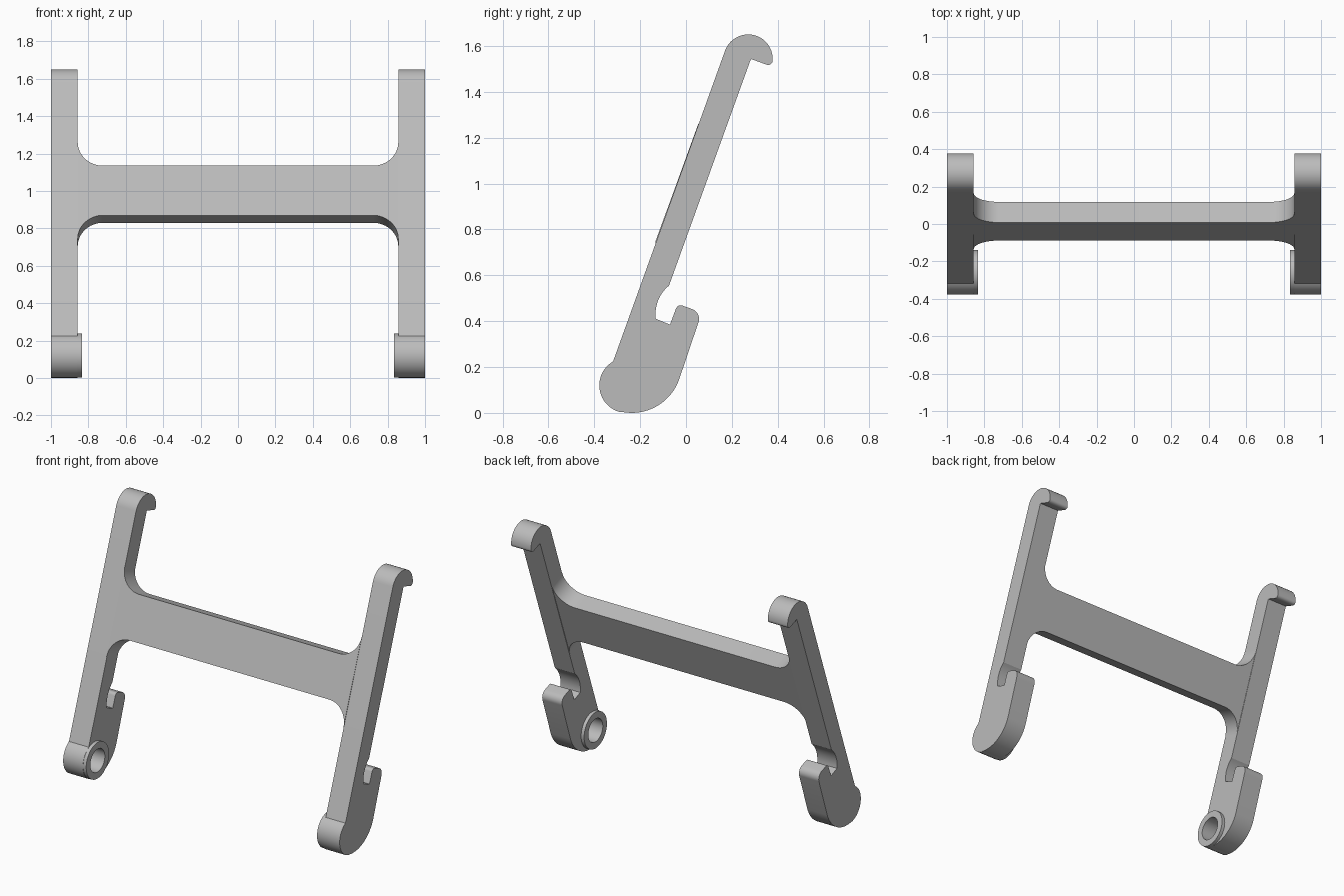
import bpy, bmesh
from math import sin, cos, radians
from mathutils import Vector

old = bpy.data.objects.get("Cube")
if old:
    bpy.data.objects.remove(old, do_unlink=True)

# One plain grey for the whole bracket
grey = bpy.data.materials.new("plain grey")
grey.use_nodes = True
COLOUR = (0.5, 0.5, 0.5, 1)
grey.diffuse_color = COLOUR
grey.node_tree.nodes["Principled BSDF"].inputs["Base Color"].default_value = COLOUR

LEAN = radians(20)
UP = Vector((0, sin(LEAN), cos(LEAN)))       # along the leaning arms
BACK = Vector((0, cos(LEAN), -sin(LEAN)))    # through the arm thickness
TOP_FRONT = Vector((0, 0.17, 1.58))          # where the front face meets the hook
THICK = 0.117
INNER, OUTER = 0.857, 1.0
PIVOT = (-0.258, 0.12)


def arc(cx, cy, r, start, end, n=24):
    angles = [radians(start + (end - start) * i / n) for i in range(n + 1)]
    return [(cx + r * cos(a), cy + r * sin(a)) for a in angles]


def prism(name, points, offset):
    """Extrude a flat outline along an offset."""
    bm = bmesh.new()
    face = bm.faces.new([bm.verts.new(p) for p in points])
    res = bmesh.ops.extrude_face_region(bm, geom=[face], use_keep_orig=True)
    verts = [g for g in res["geom"] if isinstance(g, bmesh.types.BMVert)]
    bmesh.ops.translate(bm, verts=verts, vec=offset)
    bmesh.ops.recalc_face_normals(bm, faces=bm.faces)
    mesh = bpy.data.meshes.new(name)
    bm.to_mesh(mesh)
    bm.free()
    obj = bpy.data.objects.new(name, mesh)
    bpy.context.collection.objects.link(obj)
    mesh.materials.append(grey)
    return obj


def side_prism(name, outline, x0, x1):
    return prism(name, [(x0, y, z) for y, z in outline], (x1 - x0, 0, 0))


def activate(obj):
    bpy.ops.object.select_all(action="DESELECT")
    obj.select_set(True)
    bpy.context.view_layer.objects.active = obj


def cut(obj, cutter):
    mod = obj.modifiers.new("bore", "BOOLEAN")
    mod.operation, mod.solver, mod.object = "DIFFERENCE", "EXACT", cutter
    activate(obj)
    bpy.ops.object.modifier_apply(modifier=mod.name)


def smooth(obj):
    activate(obj)
    bpy.ops.object.shade_smooth_by_angle(angle=radians(25))


# Side outline of an arm
arm_outline = (
    arc(0.271, 1.543, 0.107, 160, 0)               # top hook
    + arc(0.358, 1.537, 0.02, 0, -110, 8)          # hook lip
    + [(0.283, 1.543)]
    + arc(0.029, 0.43, 0.162, 129.5, 187, 12)      # notch back
    + [(-0.07, 0.385)]
    + arc(-0.023, 0.447, 0.022, 160, 70, 8)        # catch tip
    + arc(0.012, 0.41, 0.045, 70, -20, 10)
    + arc(-0.236, 0.2187, 0.2186, -20, -102, 24)   # rounded heel
    + arc(*PIVOT, 0.12, -105, -240, 28)            # pivot end
)

# Arms with a pivot boss and a blind bore on the inner side
for side, label in ((1, "left"), (-1, "right")):
    arm = side_prism(label + "_arm", arm_outline, side * INNER, side * OUTER)
    boss = side_prism(label + "_pivot_boss", arc(*PIVOT, 0.118, 0, 352.5, 47),
                      side * 0.835, side * INNER)
    bore = side_prism("bore_cutter", arc(*PIVOT, 0.075, 0, 352.5, 47),
                      side * 0.8, side * 0.97)
    bore.hide_render = True
    for part in (arm, boss):
        cut(part, bore)
        smooth(part)
    bpy.data.objects.remove(bore, do_unlink=True)

# Crossbar, flaring into the arms with rounded corners
LOW, HIGH, R = -0.7555, -0.4735, 0.135
c = INNER - R
bar_outline = (
    arc(c, HIGH + R, R, 0, -90, 16) + arc(-c, HIGH + R, R, -90, -180, 16)
    + arc(-c, LOW - R, R, 180, 90, 16) + arc(c, LOW - R, R, 90, 0, 16)
)
bar = prism("crossbar",
            [TOP_FRONT + Vector((x, 0, 0)) + UP * v for x, v in bar_outline],
            BACK * THICK)
smooth(bar)
